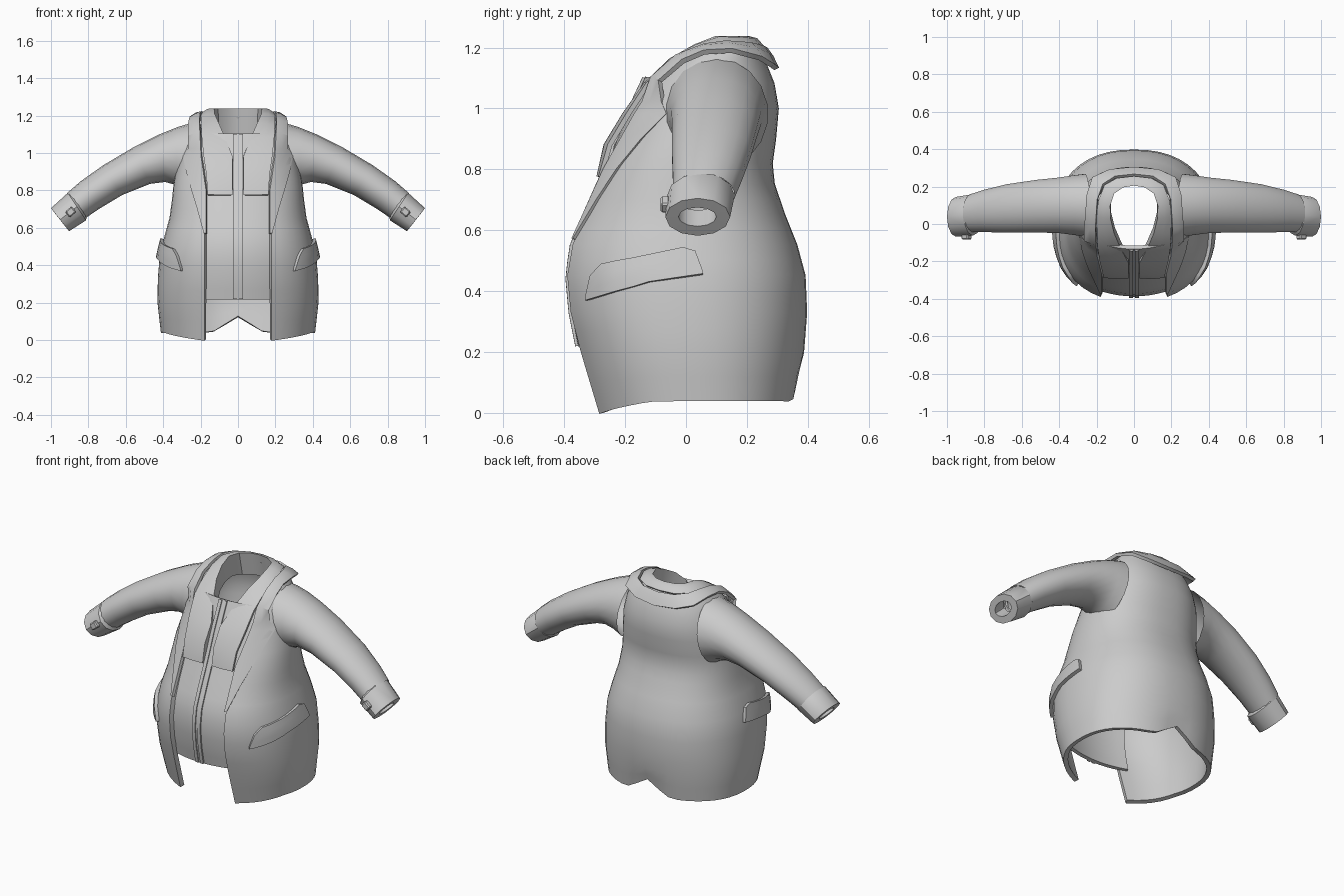
import bpy, bmesh, math
from mathutils import Vector

if "Cube" in bpy.data.objects:
    bpy.data.objects.remove(bpy.data.objects["Cube"])

grey = bpy.data.materials.new("grey cloth")
grey.diffuse_color = (0.6, 0.6, 0.6, 1)
grey.use_nodes = True
grey.node_tree.nodes["Principled BSDF"].inputs["Base Color"].default_value = grey.diffuse_color
EXP = 2.3

# Torso outline: height, half width, front y, back y
BODY = [(0, .40, -.295, .35), (.2, .418, -.355, .375), (.33, .416, -.39, .385), (.45, .406, -.403, .38),
        (.55, .382, -.388, .353), (.65, .354, -.343, .313), (.75, .34, -.298, .279), (.82, .333, -.265, .272),
        (.9, .32, -.225, .283), (1, .3, -.18, .292), (1.08, .275, -.125, .278), (1.15, .24, -.06, .25),
        (1.195, .2, .02, .225)]


def interp(table, z):
    for a, b in zip(table, table[1:]):
        if z <= b[0]:
            t = (z - a[0]) / (b[0] - a[0])
            return [p + (q - p) * t for p, q in zip(a[1:], b[1:])]
    return list(table[-1][1:])


def opening(z):
    return interp([(0, .175), (.8, .172), (1, .2), (1.2, .19)], z)[0]


def front_y(x, z):
    w, yf, yb = interp(BODY, z)
    r = max(0, 1 - min(1, abs(x) / w) ** EXP) ** (1 / EXP)
    return (yf + yb) / 2 - (yb - yf) / 2 * r


def side_x(y, z):
    w, yf, yb = interp(BODY, z)
    r = min(1, abs(y - (yf + yb) / 2) / ((yb - yf) / 2))
    return w * (1 - r ** EXP) ** (1 / EXP)


def loft(name, rows, closed=False, thick=0, bevel=0):
    me = bpy.data.meshes.new(name)
    bm = bmesh.new()
    vs = [[bm.verts.new(p) for p in r] for r in rows]
    for r, s in zip(vs, vs[1:]):
        n = len(r)
        for i in range(n if closed else n - 1):
            j = (i + 1) % n
            bm.faces.new((r[i], r[j], s[j], s[i]))
    bmesh.ops.recalc_face_normals(bm, faces=bm.faces)
    bm.to_mesh(me)
    bm.free()
    return add(name, me, thick, bevel)


def add(name, me, thick=0, bevel=0):
    ob = bpy.data.objects.new(name, me)
    bpy.context.collection.objects.link(ob)
    me.materials.append(grey)
    if thick:
        m = ob.modifiers.new("thickness", 'SOLIDIFY')
        m.thickness, m.offset = thick, 0
    if bevel:
        m = ob.modifiers.new("soft edge", 'BEVEL')
        m.width, m.segments = bevel, 1
    return ob


def mirrored(half):
    flip = [[(-x, y, z) for x, y, z in row] for row in half[:-1]]
    return half + flip[::-1]


# Coat body, open at the front, with a curved hem and a back vent
N = 40
rows = []
for z in [0, .1, .2, .27, .33, .39, .45, .5, .55, .6, .65, .7, .75, .82, .86, .9, .95, 1, 1.04, 1.08, 1.115, 1.15, 1.195]:
    w, yf, yb = interp(BODY, z)
    a0 = math.asin(min(1, opening(z) / w) ** (EXP / 2))
    row = []
    for i in range(N + 1):
        a = a0 + (2 * math.pi - 2 * a0) * i / N
        s, c = math.sin(a), math.cos(a)
        x = math.copysign(w * abs(s) ** (2 / EXP), s)
        y = (yf + yb) / 2 - math.copysign((yb - yf) / 2 * abs(c) ** (2 / EXP), c)
        near = min(a, 2 * math.pi - a) - a0
        hem = .04 * min(1, near / .8)
        if y > 0:
            hem += .085 * max(0, 1 - abs(x) / .14)
        row.append((x, y, z + hem * max(0, 1 - z / .2)))
    rows.append(row)
loft("coat_body", rows, thick=.026)

# Lapels running into the collar behind the neck
half = []
for z, xo in [(.57, .18), (.7, .215), (.8, .245), (.9, .272), (.98, .288), (1.02, .262)]:
    xi = opening(z) - .004
    half.append([(x, front_y(x, z) - .016, z) for x in (xi, (xi + xo) / 2, xo)])
for a, b in [((.20, -.11, 1.10), (.262, -.085, 1.09)), ((.205, -.03, 1.17), (.262, -.01, 1.155)),
             ((.20, .06, 1.205), (.255, .06, 1.185)), ((.195, .13, 1.215), (.25, .15, 1.19)),
             ((.165, .21, 1.21), (.22, .245, 1.165)), ((.10, .25, 1.20), (.13, .285, 1.14)),
             ((0, .26, 1.195), (0, .298, 1.13))]:
    m = (Vector(a) + Vector(b)) / 2 + Vector((0, 0, .006))
    half.append([a, tuple(m), b])
loft("lapel_collar", mirrored(half), thick=.018)

# Inner collar with two hanging front bands
half = []
for a, b, drop in [((.035, -.285, .775), (.162, -.28, .775), 0), ((.035, -.265, .88), (.168, -.25, .88), 0),
                   ((.035, -.205, .98), (.183, -.19, .98), .0), ((.075, -.13, 1.08), (.193, -.125, 1.08), .03),
                   ((.11, -.05, 1.16), (.195, -.045, 1.14), .07), ((.13, .03, 1.205), (.195, .04, 1.185), .1),
                   ((.132, .10, 1.232), (.188, .12, 1.21), .12), ((.11, .165, 1.232), (.155, .205, 1.205), .13),
                   ((.06, .20, 1.232), (.09, .24, 1.2), .13), ((0, .21, 1.232), (0, .25, 1.2), .13)]:
    m = (Vector(a) + Vector(b)) / 2 + Vector((0, -.004 if a[1] < 0 else 0, .008 if a[1] > 0 else 0))
    half.append([(a[0], a[1] + .03, a[2] - drop), a, tuple(m), b])
loft("inner_collar", mirrored(half), thick=.016)

# Vest front panel and its zip
VEST = [(.22, -.345), (.33, -.367), (.45, -.378), (.55, -.363), (.65, -.322), (.8, -.255), (.95, -.195), (1.1, -.125)]


def vest_strip(name, x0, x1, lift, thick):
    zs = [.22 + .88 * i / 16 for i in range(17)]
    xs = [x0 + (x1 - x0) * i / 10 for i in range(11)]
    loft(name, [[(x, interp(VEST, z)[0] - lift + .9 * x * x, z) for x in xs] for z in zs], thick=thick)


vest_strip("vest_front", -.21, .21, 0, .02)
for s in (-1, 1):
    vest_strip("zip_flap", s * .006, s * .026, .012, .014)
vest_strip("zip_teeth", -.006, .006, .009, .008)


def tube(name, rings, n, s):
    rows = []
    for (tx, tz), (bx, bz), y0, y1 in rings:
        row = []
        for i in range(n):
            a = 2 * math.pi * i / n
            u, v = (1 + math.cos(a)) / 2, math.sin(a)
            row.append((s * (bx + (tx - bx) * u), (y0 + y1) / 2 + (y1 - y0) / 2 * v, bz + (tz - bz) * u))
        rows.append(row)
    return loft(name, rows, closed=True)


for s in (-1, 1):
    # Sleeve
    tube("sleeve", [((.235, 1.165), (.29, .80), -.07, .27), ((.32, 1.14), (.335, .83), -.06, .262),
                    ((.42, 1.10), (.39, .845), -.05, .25), ((.56, 1.03), (.47, .835), -.048, .238),
                    ((.72, .935), (.62, .775), -.048, .215), ((.84, .85), (.745, .70), -.045, .185),
                    ((.915, .785), (.825, .645), -.045, .16)], 18, s)
    # Cuff with a thick rim and hollow end
    tube("cuff", [((.89, .79), (.81, .66), -.04, .15), ((.91, .787), (.812, .64), -.062, .16),
                  ((1.0, .705), (.903, .582), -.068, .145), ((.977, .675), (.928, .613), -.025, .1),
                  ((.92, .735), (.865, .665), -.025, .105)], 12, s)
    # Cuff button
    me = bpy.data.meshes.new("cuff_button")
    bm = bmesh.new()
    bmesh.ops.create_cube(bm, size=1)
    for v in bm.verts:
        v.co = Vector((v.co.x * .045, v.co.y * .03, v.co.z * .04))
    bm.to_mesh(me)
    bm.free()
    button = add("cuff_button", me, bevel=.006)
    button.location = (s * .895, -.068, .685)
    button.rotation_euler = (0, s * math.radians(40), 0)
    # Pocket flap following the side of the coat
    top = [(-.315, .38), (-.30, .45), (-.265, .488), (-.01, .542), (.03, .53), (.052, .462)]
    low = [(-.315, .37), (.0 - .12, .43), (.055, .455)]
    cols = []
    for y in [-.315, -.30, -.265, -.22, -.17, -.12, -.065, -.01, .03, .055]:
        zt, zb = interp(top, y)[0], interp(low, y)[0]
        col = []
        for k in range(4):
            z = zb + (zt - zb) * k / 3
            col.append((s * (side_x(y, z) + .02), y - .008 * (y < -.2), z))
        cols.append(col)
    loft("pocket_flap", cols, thick=.024)

# Bake the modifiers, face normals outward, then smooth with sharp edges kept
bpy.ops.object.select_all(action='SELECT')
bpy.context.view_layer.objects.active = bpy.context.selected_objects[0]
bpy.ops.object.convert(target='MESH')
for ob in bpy.context.selected_objects:
    bm = bmesh.new()
    bm.from_mesh(ob.data)
    bmesh.ops.recalc_face_normals(bm, faces=bm.faces)
    bm.to_mesh(ob.data)
    bm.free()
bpy.ops.object.shade_smooth_by_angle(angle=math.radians(35))
